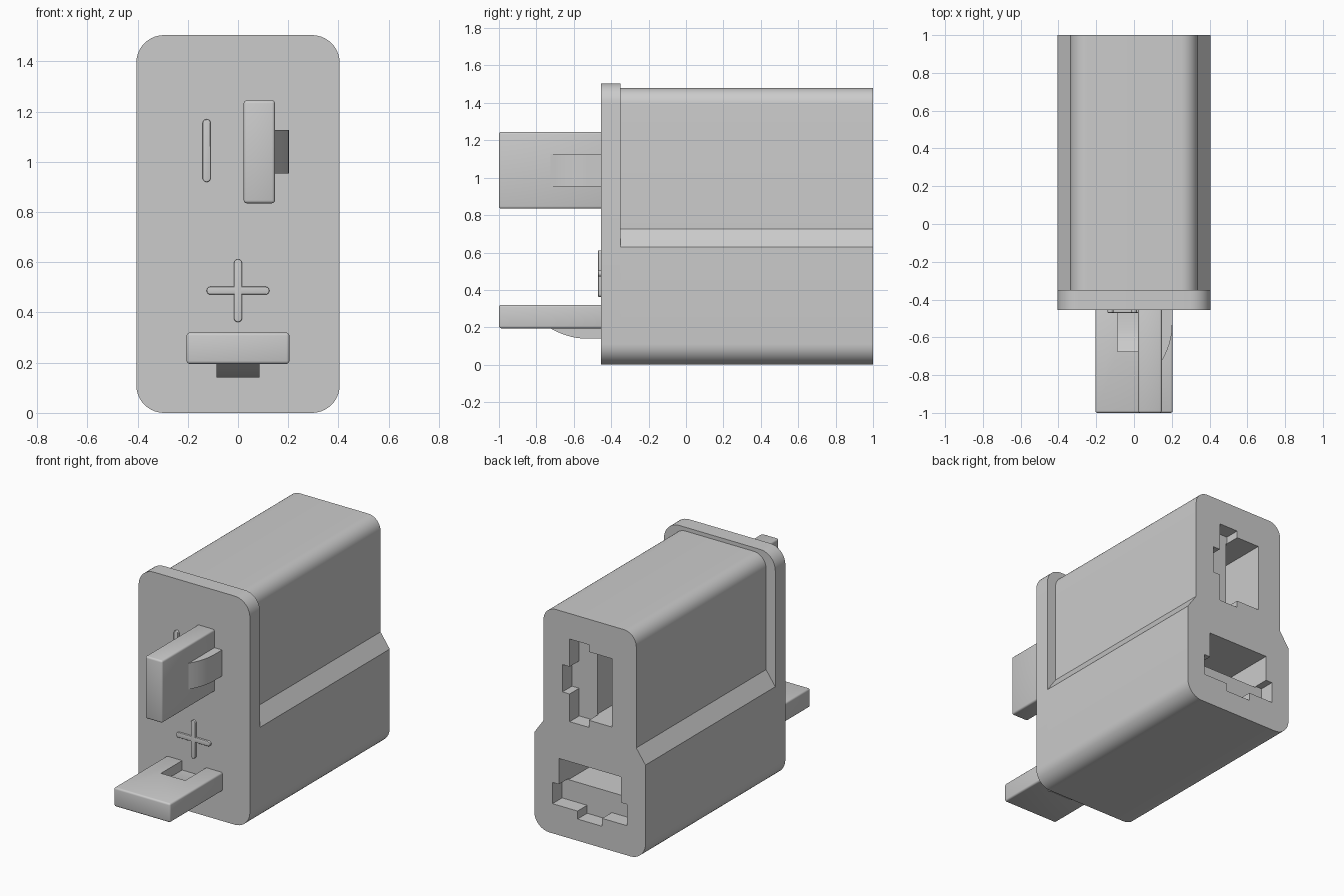
import bpy, bmesh, math
from mathutils import Matrix, Vector

if "Cube" in bpy.data.objects:
    bpy.data.objects.remove(bpy.data.objects["Cube"], do_unlink=True)

grey = bpy.data.materials.new("light grey plastic")
grey.use_nodes = True
grey.diffuse_color = (0.6, 0.6, 0.6, 1)
grey.node_tree.nodes["Principled BSDF"].inputs["Base Color"].default_value = (0.6, 0.6, 0.6, 1)


def prism(name, points, start, end, along="Y"):
    """Extrude a closed profile: (x, z) along Y, or (y, z) along X."""
    bm = bmesh.new()
    place = (lambda p, d: (p[0], d, p[1])) if along == "Y" else (lambda p, d: (d, p[0], p[1]))
    face = bm.faces.new([bm.verts.new(place(p, start)) for p in points])
    new = bmesh.ops.extrude_face_region(bm, geom=[face])["geom"]
    offset = Vector(place((0, 0), end - start))
    bmesh.ops.translate(bm, vec=offset, verts=[v for v in new if isinstance(v, bmesh.types.BMVert)])
    bmesh.ops.recalc_face_normals(bm, faces=bm.faces)
    mesh = bpy.data.meshes.new(name)
    bm.to_mesh(mesh)
    bm.free()
    mesh.materials.append(grey)
    obj = bpy.data.objects.new(name, mesh)
    bpy.context.collection.objects.link(obj)
    return obj


def rect(x0, x1, z0, z1):
    return [(x0, z0), (x1, z0), (x1, z1), (x0, z1)]


def arc(cx, cz, r, first, steps=10, sweep=90):
    angles = [math.radians(first + sweep * i / steps) for i in range(steps + 1)]
    return [(cx + r * math.cos(a), cz + r * math.sin(a)) for a in angles]


def activate(obj):
    bpy.ops.object.select_all(action="DESELECT")
    obj.select_set(True)
    bpy.context.view_layer.objects.active = obj


def cut(obj, cutter):
    mod = obj.modifiers.new("cut", "BOOLEAN")
    mod.operation, mod.solver, mod.object = "DIFFERENCE", "EXACT", cutter
    activate(obj)
    bpy.ops.object.modifier_apply(modifier=mod.name)
    bpy.data.objects.remove(cutter, do_unlink=True)


def bevel(obj, width):
    mod = obj.modifiers.new("bevel", "BEVEL")
    mod.width, mod.segments = width, 3
    activate(obj)
    bpy.ops.object.modifier_apply(modifier=mod.name)


def smooth(obj):
    activate(obj)
    bpy.ops.object.shade_smooth_by_angle(angle=math.radians(30))


FRONT, FLANGE_BACK, BACK = -0.455, -0.35, 1.0
W, N, R = 0.405, 0.338, 0.11

# Front flange: a full rounded rectangle
half = arc(W - R, R, R, -90) + arc(W - R, 1.505 - R, R, 0)
flange = prism("front_flange", half + [(-x, z) for x, z in reversed(half)], FRONT, FLANGE_BACK)

# Housing: wide below, narrower above a sloped shoulder
half = arc(W - R, R, R, -90) + [(W, 0.63), (N, 0.725)] + arc(N - 0.09, 1.39, 0.09, 0)
housing = prism("housing", half + [(-x, z) for x, z in reversed(half)], FLANGE_BACK, BACK)

# The same blade and socket serve both poles; the upper one is turned on its side
lower_pole = Matrix.Translation((0, 0, 0.2575))
upper_pole = Matrix.Translation((0.085, 0, 1.04)) @ Matrix.Rotation(-math.pi / 2, 4, "Y")
T = 0.0625

for pole, place in (("lower", lower_pole), ("upper", upper_pole)):
    # Socket in the back: deep chamber, shallow blade slot, latch notch
    for profile, depth in ((rect(-0.225, 0.225, 0.07, 0.2475), 0.9),
                           (rect(-0.272, 0.272, -T, 0.0775), 0.1),
                           (rect(-0.09, 0.09, -0.115, 0), 0.1)):
        cutter = prism("cutter", profile, BACK - depth, BACK + 0.1)
        cutter.data.transform(place)
        cut(housing, cutter)

    # Contact blade with a pocket behind the sprung latch
    blade = prism(pole + "_blade", rect(-0.205, 0.205, -T, T), -1, FRONT + 0.03)
    bevel(blade, 0.012)
    pocket = [(-0.675, 0.1), (-0.675, 0.045), (-0.62, 0.02), (-0.55, 0), (-0.4, 0), (-0.4, 0.1)]
    cut(blade, prism("cutter", pocket, -0.088, 0.088, "X"))
    blade.data.transform(place)
    smooth(blade)

    # Latch: a curved tongue bulging from the blade
    curve = [(-0.725 + 0.19 * math.sin(a), -T - 0.055 * (1 - (1 - math.sin(a)) ** 2))
             for a in [math.pi / 2 * i / 10 for i in range(11)]]
    latch = prism(pole + "_latch", [(-0.725, -T + 0.02)] + curve
                  + [(FRONT + 0.02, -T - 0.055), (FRONT + 0.02, -T + 0.02)], -0.086, 0.086, "X")
    latch.data.transform(place)
    smooth(latch)


# Raised polarity marks on the front
def mark(name, x, z, upright):
    r, reach = 0.016, 0.109
    pts = arc(0, reach, r, 0, 10, 180) + arc(0, -reach, r, 180, 10, 180)
    if not upright:
        pts = [(b, a) for a, b in pts]
    obj = prism(name, [(x + a, z + b) for a, b in pts], FRONT - 0.015, FRONT + 0.01)
    bevel(obj, 0.004)
    smooth(obj)


mark("minus_mark", -0.125, 1.045, True)
mark("plus_mark_upright", 0, 0.487, True)
mark("plus_mark_bar", 0, 0.487, False)

smooth(flange)
smooth(housing)
